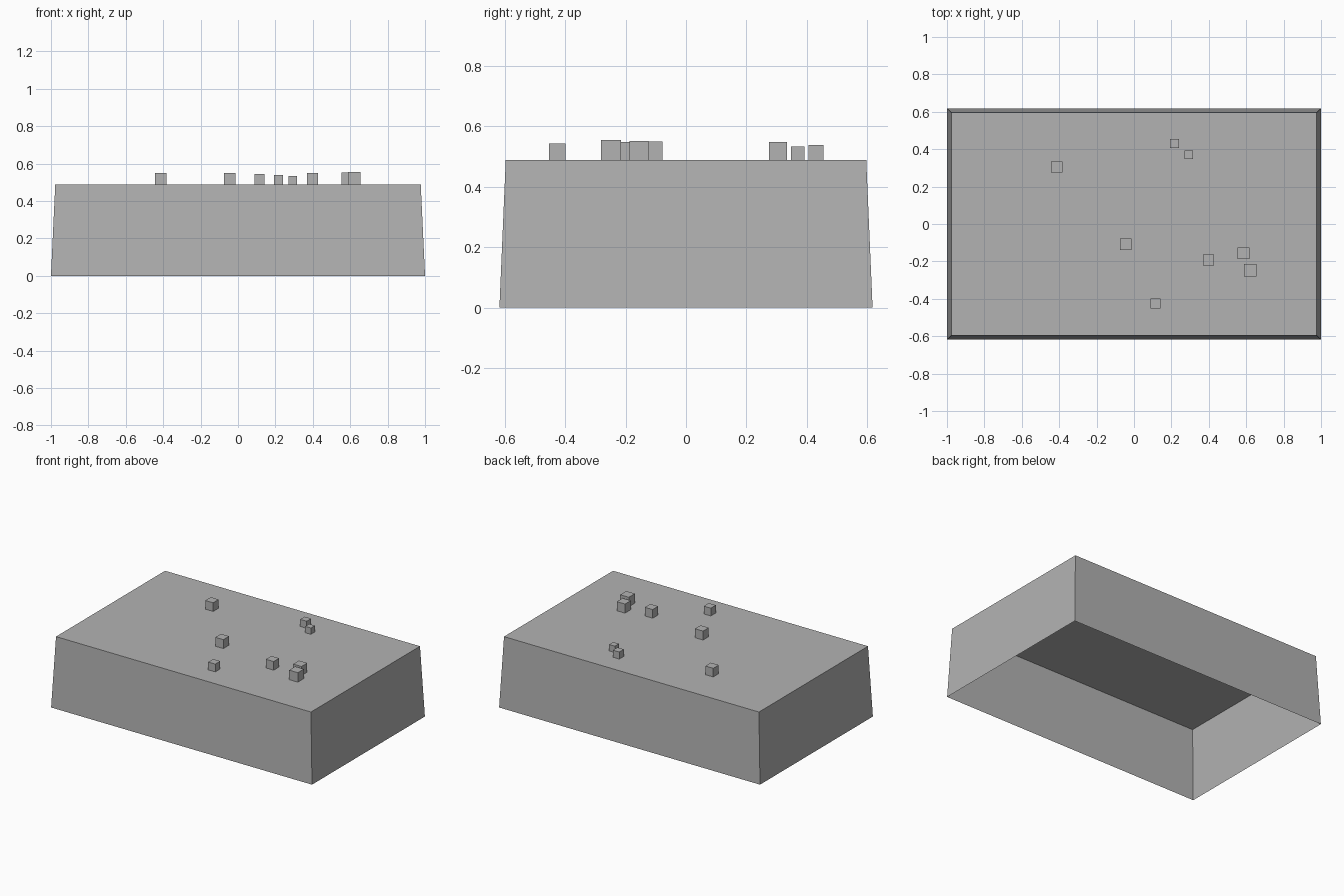
import bpy, bmesh

if "Cube" in bpy.data.objects:
    bpy.data.objects.remove(bpy.data.objects["Cube"])

grey = bpy.data.materials.new("plain grey")
grey.diffuse_color = (0.45, 0.45, 0.45, 1)
grey.use_nodes = True
grey.node_tree.nodes["Principled BSDF"].inputs["Base Color"].default_value = grey.diffuse_color

TOP = 0.489


def add_object(name, bm):
    mesh = bpy.data.meshes.new(name)
    bm.to_mesh(mesh)
    bm.free()
    mesh.materials.append(grey)
    obj = bpy.data.objects.new(name, mesh)
    bpy.context.collection.objects.link(obj)
    return obj


# tapered box shell, open underneath
bm = bmesh.new()
bmesh.ops.create_cube(bm, size=2)
for v in bm.verts:
    upper = v.co.z > 0
    v.co.x *= 0.977 if upper else 1.0
    v.co.y *= 0.597 if upper else 0.618
    v.co.z = TOP if upper else 0
bmesh.ops.delete(bm, geom=[f for f in bm.faces if f.normal.z < -0.5], context='FACES_ONLY')
add_object("box_shell", bm)

# small cubes scattered on the top: x, y, edge length
studs = [
    (0.217, 0.431, 0.049), (0.293, 0.370, 0.044), (-0.413, 0.305, 0.060),
    (-0.045, -0.109, 0.062), (0.116, -0.426, 0.054), (0.399, -0.192, 0.060),
    (0.586, -0.156, 0.063), (0.622, -0.248, 0.066),
]
for i, (x, y, s) in enumerate(studs, 1):
    bm = bmesh.new()
    bmesh.ops.create_cube(bm, size=s)
    obj = add_object(f"small_cube_{i}", bm)
    obj.location = (x, y, TOP + s / 2)
